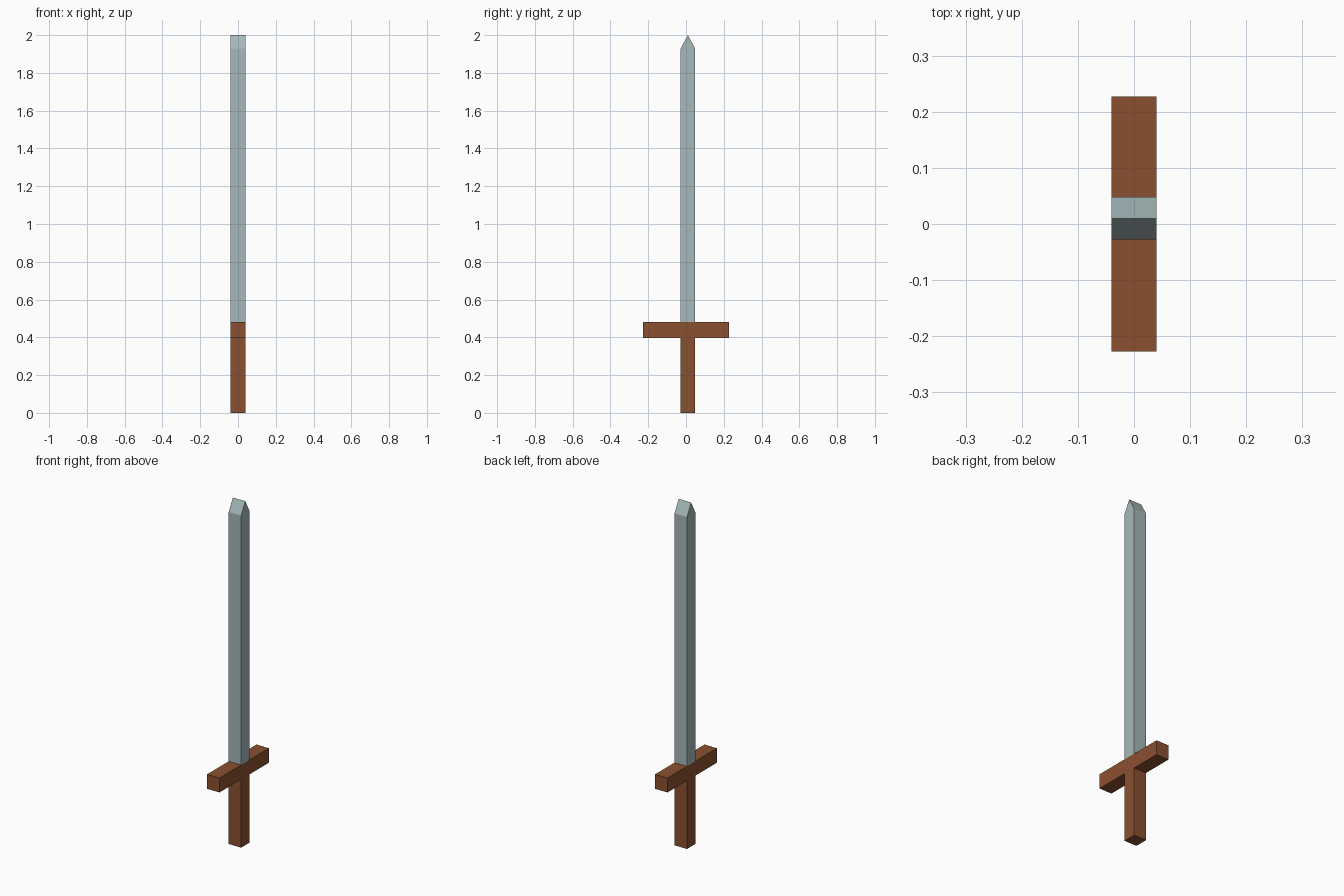
import bpy, bmesh

if "Cube" in bpy.data.objects:
    bpy.data.objects.remove(bpy.data.objects["Cube"])

HALF = 0.04            # everything is the same thickness in x
Y0, Y1 = -0.028, 0.048  # blade and grip width
Z_GUARD, Z_BLADE = 0.397, 0.481


def material(name, rgb):
    m = bpy.data.materials.new(name)
    m.diffuse_color = (*rgb, 1)
    m.use_nodes = True
    m.node_tree.nodes["Principled BSDF"].inputs["Base Color"].default_value = m.diffuse_color
    return m


def extruded(name, profile, mat):
    """Extrude a (y, z) outline through the thickness along x."""
    bm = bmesh.new()
    face = bm.faces.new([bm.verts.new((-HALF, y, z)) for y, z in profile])
    res = bmesh.ops.extrude_face_region(bm, geom=[face])
    verts = [g for g in res["geom"] if isinstance(g, bmesh.types.BMVert)]
    bmesh.ops.translate(bm, verts=verts, vec=(2 * HALF, 0, 0))
    bmesh.ops.recalc_face_normals(bm, faces=bm.faces)
    mesh = bpy.data.meshes.new(name)
    bm.to_mesh(mesh)
    bm.free()
    mesh.materials.append(mat)
    obj = bpy.data.objects.new(name, mesh)
    bpy.context.collection.objects.link(obj)
    return obj


def rect(y0, y1, z0, z1):
    return [(y0, z0), (y1, z0), (y1, z1), (y0, z1)]


wood = material("wood", (0.26, 0.08, 0.03))
steel = material("steel", (0.38, 0.48, 0.48))

# Handle and crossguard
extruded("grip", rect(Y0, Y1, 0, Z_GUARD), wood)
extruded("crossguard", rect(-0.227, 0.227, Z_GUARD, Z_BLADE), wood)

# Blade with a chisel-like ridge at the tip
extruded("blade", [(Y0, Z_BLADE), (Y1, Z_BLADE), (Y1, 1.93),
                   ((Y0 + Y1) / 2, 2.0), (Y0, 1.93)], steel)
